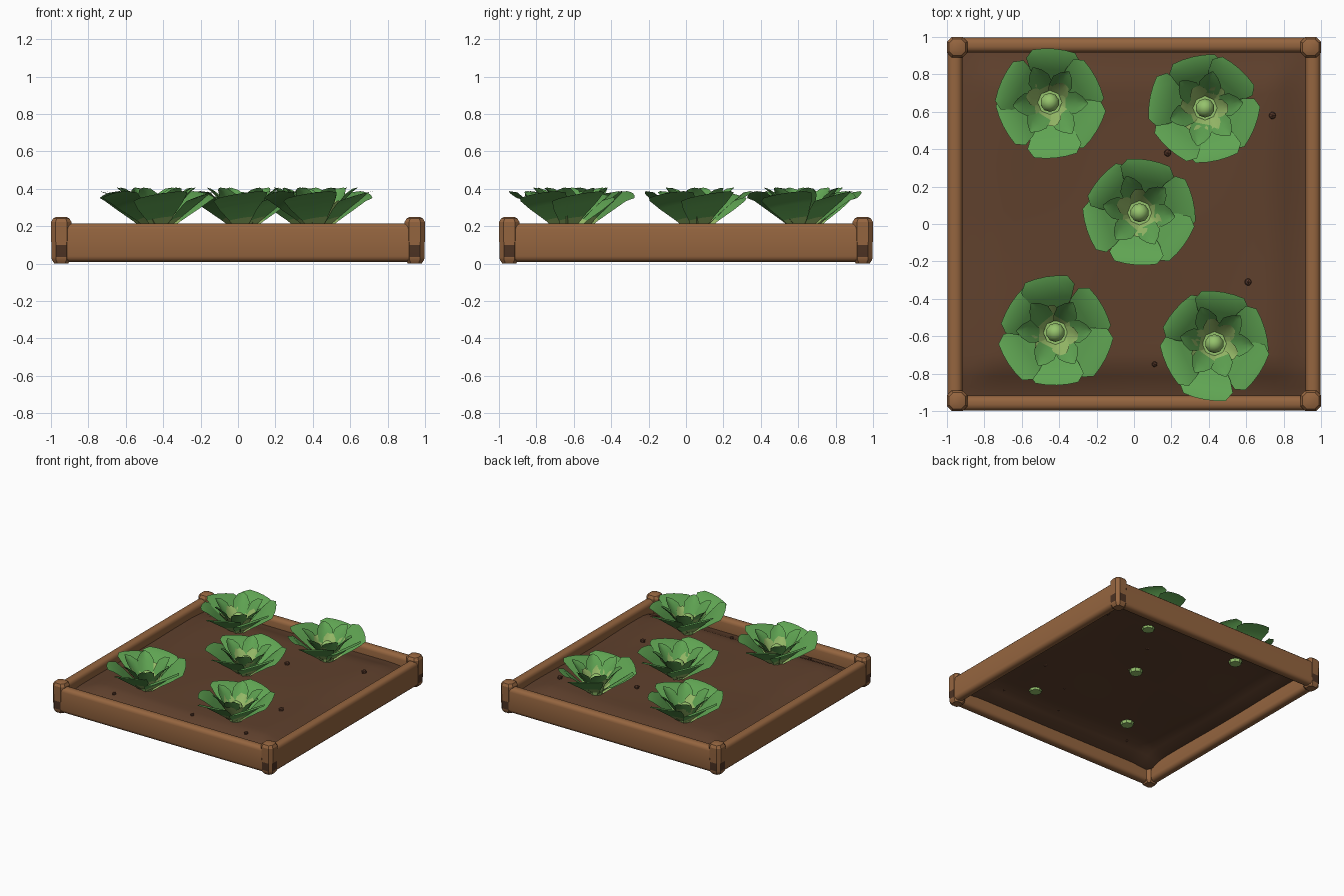
import bpy, bmesh, math, random
from mathutils import Vector

if "Cube" in bpy.data.objects:
    bpy.data.objects.remove(bpy.data.objects["Cube"])

random.seed(4)


def material(name, rgb):
    m = bpy.data.materials.new(name)
    m.diffuse_color = (*rgb, 1)
    m.use_nodes = True
    m.node_tree.nodes["Principled BSDF"].inputs["Base Color"].default_value = m.diffuse_color
    return m


WOOD = material("warm wood", (0.30, 0.13, 0.05))
DARK_WOOD = material("damp wood", (0.075, 0.033, 0.017))
SOIL = material("soil", (0.115, 0.052, 0.026))
PEBBLE = material("pebble brown", (0.10, 0.042, 0.024))
LEAF = material("leaf green", (0.115, 0.37, 0.085))
YOUNG = material("young leaf green", (0.31, 0.50, 0.14))
HEART = material("heart green", (0.30, 0.54, 0.15))


def finish(bm, name, mats, angle=35):
    me = bpy.data.meshes.new(name)
    bm.to_mesh(me)
    bm.free()
    for m in mats:
        me.materials.append(m)
    ob = bpy.data.objects.new(name, me)
    bpy.context.collection.objects.link(ob)
    bpy.ops.object.select_all(action='DESELECT')
    ob.select_set(True)
    bpy.context.view_layer.objects.active = ob
    bpy.ops.object.shade_smooth_by_angle(angle=math.radians(angle))
    return ob


def smooth(t):
    t = max(0.0, min(1.0, t))
    return t * t * (3 - 2 * t)


def soil_height(x, y):
    # gentle mound that sinks towards the boards, most at the front
    side = smooth((abs(x) - 0.72) / 0.2) * 0.045
    end = smooth((abs(y) - 0.72) / 0.2) * (0.07 if y < 0 else 0.04)
    ripple = 0.007 * math.sin(4 * x + 1) * math.cos(5 * y)
    return 0.18 - max(side, end) - 0.3 * min(side, end) + ripple


# side boards with rounded long edges
def board(name, cx, cy, sx, sy):
    bm = bmesh.new()
    bmesh.ops.create_cube(bm, size=1)
    for v in bm.verts:
        v.co = Vector((cx + v.co.x * sx, cy + v.co.y * sy, 0.1125 + v.co.z * 0.205))
    along = 0 if sx > sy else 1
    long_edges = [e for e in bm.edges
                  if abs(e.verts[0].co[along] - e.verts[1].co[along]) > 0.5]
    bmesh.ops.bevel(bm, geom=long_edges, offset=0.03, segments=3, profile=0.5, affect='EDGES')
    finish(bm, name, [WOOD], 40)


for s, a, b in ((-1, "front", "left"), (1, "back", "right")):
    board(a + "_board", 0, s * 0.957, 1.86, 0.078)
    board(b + "_board", s * 0.957, 0, 0.078, 1.86)


# corner posts: chamfered square section, cut-back lower part, domed top
def post(name, sx, sy):
    bm = bmesh.new()
    levels = [(0.0, 0.036), (0.02, 0.05), (0.035, 0.052), (0.10, 0.053), (0.17, 0.055),
              (0.222, 0.055), (0.242, 0.043), (0.25, 0.026)]
    rings = []
    for z, r in levels:
        c = r * 0.55
        pts = [(r, -c), (r, c), (c, r), (-c, r), (-r, c), (-r, -c), (-c, -r), (c, -r)]
        rings.append([bm.verts.new((sx * 0.945 + x, sy * 0.945 + y, z)) for x, y in pts])
    for lo, hi in zip(rings, rings[1:]):
        for i in range(8):
            j = (i + 1) % 8
            bm.faces.new((lo[i], lo[j], hi[j], hi[i]))
    bm.faces.new(rings[-1])
    bm.faces.new(rings[0][::-1])
    bm.normal_update()
    # damp stain on the lower outer sides
    for f in bm.faces:
        c, n = f.calc_center_median(), f.normal
        if 0.035 < c.z < 0.10 and max(n.x * sx, n.y * sy) > 0.9:
            f.material_index = 1
    finish(bm, name, [WOOD, DARK_WOOD], 30)


for sx, a in ((-1, "left"), (1, "right")):
    for sy, b in ((-1, "front"), (1, "back")):
        post(f"{b}_{a}_post", sx, sy)

# soil sheet
bm = bmesh.new()
bmesh.ops.create_grid(bm, x_segments=32, y_segments=32, size=0.93)
for v in bm.verts:
    v.co.z = soil_height(v.co.x, v.co.y)
finish(bm, "soil_bed", [SOIL], 60)

# pebbles half buried in the soil
for i, (x, y) in enumerate([(0.74, 0.58), (0.61, -0.31), (0.18, 0.38), (0.11, -0.75),
                            (-0.58, -0.78), (0.62, -0.78), (0.28, -0.48)]):
    bm = bmesh.new()
    bmesh.ops.create_icosphere(bm, subdivisions=1, radius=0.021 if i < 3 else 0.016)
    for v in bm.verts:
        v.co = Vector((x + v.co.x, y + v.co.y, soil_height(x, y) + 0.008 + v.co.z * 0.85))
    finish(bm, f"pebble_{i + 1}", [PEBBLE])


# one leaf: rows of (radius, height, half width), folded along the midrib
def leaf(bm, angle, rows, cup, mat, twist=0.0, scale=1.0):
    ca, sa = math.cos(angle), math.sin(angle)
    grid = []
    for k, (r, z, w) in enumerate(rows):
        row = []
        for u in (-1, -0.5, 0, 0.5, 1):
            rr = r * scale - 0.12 * w * u * u * (k / (len(rows) - 1))
            h = z + cup * w * u * u + twist * w * u
            side = w * u
            row.append(bm.verts.new((rr * ca - side * sa, rr * sa + side * ca, h)))
        grid.append(row)
    for lo, hi in zip(grid, grid[1:]):
        for i in range(4):
            f = bm.faces.new((lo[i], hi[i], hi[i + 1], lo[i + 1]))
            f.material_index = mat


OUTER = [(0.04, 0.19, 0.04), (0.10, 0.245, 0.07), (0.18, 0.315, 0.12),
         (0.245, 0.365, 0.145), (0.295, 0.375, 0.115)]
MIDDLE = [(0.03, 0.20, 0.03), (0.085, 0.27, 0.055), (0.14, 0.345, 0.06),
          (0.18, 0.385, 0.035), (0.205, 0.405, 0.004)]
INNER = [(0.025, 0.20, 0.03), (0.07, 0.25, 0.05), (0.105, 0.30, 0.045),
         (0.135, 0.335, 0.022)]


# leafy rosettes
def rosette(name, x, y, turn):
    bm = bmesh.new()
    step = math.tau / 6
    for i in range(6):
        a = turn + i * step
        j = random.uniform(-0.12, 0.12)
        leaf(bm, a + j, OUTER, -0.05, 0, 0.16, random.uniform(0.94, 1.03))
        leaf(bm, a + step / 2 + j, MIDDLE, 0.35, 0, 0.1, random.uniform(0.9, 1.02))
        leaf(bm, a + step * 0.2 - j, INNER, 0.3, 1, 0.1, random.uniform(0.9, 1.1))
    # pale bases of the outer leaves
    for f in bm.faces:
        if f.calc_center_median().z < 0.25:
            f.material_index = 1
    # round heart and short stem
    heart = bmesh.ops.create_uvsphere(bm, u_segments=10, v_segments=7, radius=0.052)["verts"]
    for v in heart:
        v.co.z = 0.275 + v.co.z * 1.1
    stem = bmesh.ops.create_cone(bm, cap_ends=True, segments=8, radius1=0.045,
                                 radius2=0.065, depth=0.09)["verts"]
    for v in stem:
        v.co.z += 0.205
    for f in {f for v in heart + stem for f in v.link_faces}:
        f.material_index = 2
    ob = finish(bm, name, [LEAF, YOUNG, HEART], 32)
    ob.location = (x, y, 0)


for i, (x, y, t) in enumerate([(-0.45, 0.65, 0.55), (0.38, 0.62, 0.75), (0.03, 0.06, 0.35),
                               (-0.42, -0.58, 0.60), (0.43, -0.64, 0.40)]):
    rosette(f"leafy_plant_{i + 1}", x, y, t)
